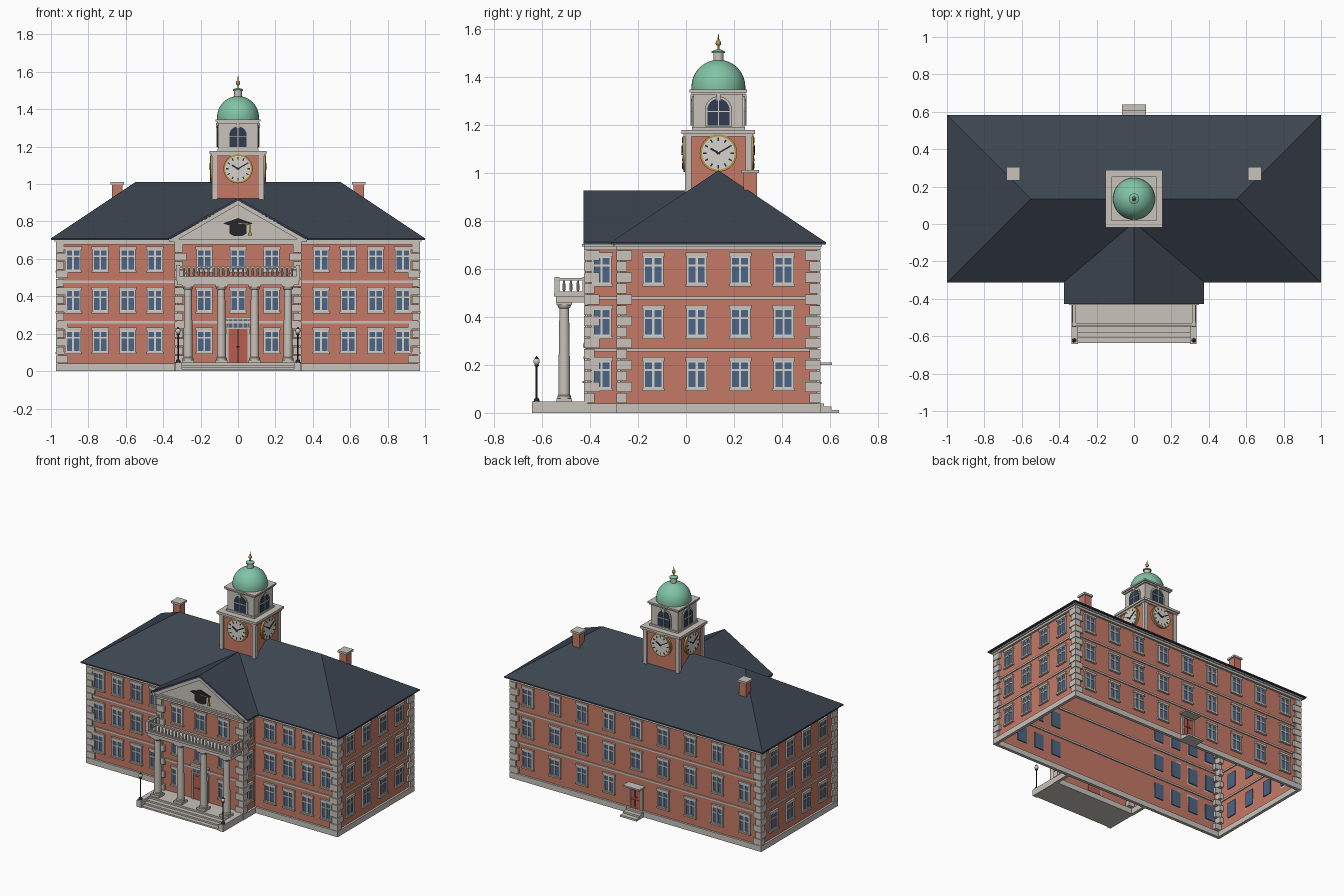
import bpy, bmesh, math
from mathutils import Matrix, Vector

if "Cube" in bpy.data.objects:
    bpy.data.objects.remove(bpy.data.objects["Cube"], do_unlink=True)

COLOURS = dict(brick=(.56, .19, .13), stone=(.58, .54, .49), roof=(.045, .058, .08),
               glass=(.075, .13, .24), trim=(.66, .65, .60), copper=(.22, .55, .38),
               gold=(.50, .30, .06), black=(.02, .02, .025), door_red=(.50, .11, .08),
               dark_glass=(.03, .045, .08))
mats = {}
for key, c in COLOURS.items():
    m = mats[key] = bpy.data.materials.new(key)
    m.use_nodes = True
    m.diffuse_color = (*c, 1)
    m.node_tree.nodes["Principled BSDF"].inputs["Base Color"].default_value = (*c, 1)

parts = {}
I = Matrix()


def get(name, mat):
    return parts.setdefault(name, (bmesh.new(), mat))[0]


def box(name, mat, x, y, z, M=I):
    """Box given by (min, max) on each axis."""
    c = [(a + b) / 2 for a, b in (x, y, z)]
    s = [abs(b - a) for a, b in (x, y, z)]
    return bmesh.ops.create_cube(get(name, mat), size=1,
                                 matrix=M @ Matrix.Translation(c) @ Matrix.Diagonal((*s, 1)))


def hull(name, mat, pts, M=I):
    bm = get(name, mat)
    vs = [bm.verts.new(M @ Vector(p)) for p in pts]
    bmesh.ops.convex_hull(bm, input=vs)


def plate(name, mat, outline, y0, y1, M=I):
    """Convex (x, z) outline extruded along y."""
    hull(name, mat, [(x, y, z) for y in (y0, y1) for x, z in outline], M)


def lathe(name, mat, profile, x=0, y=0, n=24):
    bm = get(name, mat)
    rings = [[bm.verts.new((x + r * math.cos(k * math.tau / n), y + r * math.sin(k * math.tau / n), z))
              for k in range(n)] for r, z in profile]
    for a, b in zip(rings, rings[1:]):
        for k in range(n):
            j = (k + 1) % n
            bm.faces.new((a[k], a[j], b[j], b[k]))
    bm.faces.new(rings[0][::-1])
    bm.faces.new(rings[-1])


def wall(x, y, quarter):
    """Frame on a wall: local -y points outward."""
    return Matrix.Translation((x, y, 0)) @ Matrix.Rotation(quarter * math.pi / 2, 4, 'Z')


CY, HX, HY = .135, .96, .41          # main block centre and half sizes
PX, PY = .325, -.41                  # pavilion half width and front
Y0, Y1 = CY - HY, CY + HY
EAVE, RIDGE, GABLE = .71, 1.01, .925
TOP = .685

# Open-bottomed wall shells
for name, x, y in (("main_walls", HX, (Y0, Y1)), ("pavilion_walls", PX, (PY, Y0))):
    box(name, "brick", (-x, x), y, (.0, TOP))
    bm = get(name, "brick")
    bm.normal_update()
    gone = [f for f in bm.faces if f.normal.z < -.9 or (x == PX and f.normal.y > .9)]
    bmesh.ops.delete(bm, geom=gone, context='FACES')


# Plinth, string courses and cornice run round both blocks
def band(name, mat, z, out):
    t = .008
    for s in (-1, 1):
        for h, a, b in ((HX, Y0 - out, Y1 + out), (PX, PY - out, Y0)):
            box(name, mat, sorted((s * (h - t), s * (h + out))), (a, b), z)
    for h, a, b in ((HX, Y0 - out, Y0 + t), (HX, Y1 - t, Y1 + out), (PX, PY - out, PY + t)):
        box(name, mat, (-h - out, h + out), (a, b), z)


band("plinth", "stone", (0, .04), .014)
for z in (.255, .472):
    band("string_courses", "stone", (z, z + .013), .007)
band("cornice", "stone", (.678, .695), .014)
band("cornice_lip", "stone", (.693, .704), .022)

# Quoins, alternately long and short
COUNT = 14
STEP = (.678 - .04) / COUNT
for h, corner_ys in ((HX, ((Y0, 1), (Y1, -1))), (PX, ((PY, 1),))):
    for s in (-1, 1):
        for y, d in corner_ys:
            for k in range(COUNT):
                a, b = ((.05, .03), (.03, .05))[k % 2]
                z = .04 + k * STEP
                box("quoins", "stone", sorted((s * (h - a), s * (h + .014))),
                    sorted((y - d * .014, y + d * b)), (z + .002, z + STEP - .002))


# Sash windows
def window(u, z, M):
    M = M @ Matrix.Translation((u, 0, z))
    box("window_glass", "glass", (-.037, .037), (-.004, .006), (.004, .116), M)
    for x in (-.038, 0, .038):
        box("window_frames", "trim", (x - .0045, x + .0045), (-.010, 0), (0, .118), M)
    for h in (.004, .078, .114):
        box("window_frames", "trim", (-.042, .042), (-.009, 0), (h - .004, h + .004), M)
    box("window_lintels", "stone", (-.047, .047), (-.013, 0), (.116, .132), M)
    box("window_sills", "stone", (-.047, .047), (-.015, 0), (-.009, .001), M)


FRONT, BACK = wall(0, Y0, 0), wall(0, Y1, 2)
PAV = wall(0, PY, 0)
for floor in range(3):
    z = .1 + floor * .2175
    for s in (-1, 1):
        for k in range(4):
            window(s * (.444 + k * .146), z, FRONT)
            window((k - 1.5) * .181, z, wall(s * HX, CY, s))
        window(0, z, wall(s * PX, -.352, s))
        window(s * .18, z, PAV)
    if floor:
        window(0, z, PAV)
    for k in range(-4, 5):
        if k or floor:
            window(k * .21, z, BACK)


# Panelled double doors
def door(M, w, z0, z1):
    box("doors", "door_red", (-w, w), (-.008, .004), (z0, z1), M)
    box("door_seam", "black", (-.0015, .0015), (-.0095, 0), (z0, z1), M)
    for s in (-1, 1):
        box("door_frames", "stone", sorted((s * w, s * (w + .012))), (-.014, 0), (z0, z1 + .005), M)
        for a, b in ((.1, .45), (.55, .92)):
            box("door_panels", "door_red", sorted((s * w * .22, s * w * .8)), (-.012, 0),
                (z0 + (z1 - z0) * a, z0 + (z1 - z0) * b), M)
        box("door_knobs", "gold", sorted((s * .004, s * .010)), (-.02, 0),
            (z0 + .08, z0 + .088), M)
    box("door_frames", "stone", (-w - .014, w + .014), (-.016, 0), (z1, z1 + .01), M)


door(PAV, .052, .045, .225)
box("door_transom", "glass", (-.056, .056), (-.006, 0), (.235, .275), PAV)
for k in range(-2, 3):
    box("transom_bars", "trim", (k * .027 - .002, k * .027 + .002), (-.01, 0), (.235, .275), PAV)
box("transom_head", "stone", (-.068, .068), (-.018, 0), (.273, .288), PAV)
door(BACK, .04, .04, .18)
box("back_canopy", "stone", (-.065, .065), (-.062, 0), (.2, .21), BACK)
for z, y in ((.039, .03), (.026, .06), (.013, .093)):
    box("back_steps", "stone", (-.063, .063), (-y, 0), (0, z), BACK)

# Main hipped roof
box("eaves", "roof", (-1, 1), (CY - .448, CY + .448), (.702, EAVE))
hull("main_roof", "roof", [(sx, CY + sy, EAVE) for sx in (-1, 1) for sy in (-.448, .448)]
     + [(-.55, CY, RIDGE), (.55, CY, RIDGE)])

# Pavilion gable: roof slabs, raking mouldings, tympanum
for s in (-1, 1):
    plate("pavilion_roof", "roof", [(0, GABLE), (0, GABLE - .014), (s * .375, .702), (s * .375, .712)],
          -.427, .02)
    plate("raking_cornice", "stone", [(0, GABLE - .013), (0, GABLE - .036), (s * .325, .702),
                                      (s * .37, .702)], -.424, -.39)
plate("tympanum", "stone", [(-.34, .7), (.34, .7), (0, GABLE - .025)], -.41, -.3)
box("pediment_base", "stone", (-.37, .37), (-.424, -.3), (.69, .706))

# Mortarboard emblem
plate("emblem_cap", "black", [(-.045, .775), (-.045, .735), (-.02, .722), (.02, .722),
                              (.045, .735), (.045, .775)], -.415, -.408)
plate("emblem_board", "black", [(-.08, .79), (0, .763), (.08, .79), (0, .818)], -.418, -.409)
plate("emblem_tassel", "gold", [(0, .788), (0, .792), (.064, .787), (.064, .783)], -.421, -.417)
box("emblem_tassel", "gold", (.062, .066), (-.421, -.411), (.745, .786))
plate("emblem_tassel", "gold", [(.06, .75), (.068, .75), (.075, .726), (.053, .726)], -.42, -.411)

# Porch floor, steps and cheek blocks
for y, z in ((-.55, .045), (-.58, .033), (-.607, .022), (-.635, .011)):
    box("porch_steps", "stone", (-.31, .31), (y, PY), (0, z))
for s in (-1, 1):
    box("step_cheeks", "stone", sorted((s * .3, s * .335)), (-.642, PY), (0, .047))
    # Lamp posts
    lathe("lamp_posts", "black", [(.013, .047), (.011, .058), (.004, .064), (.004, .19), (.01, .197),
                                  (.01, .202)], s * .32, -.622, 10)
    lathe("lamp_globes", "trim", [(.007, .202), (.013, .21), (.013, .219), (.007, .227)],
          s * .32, -.622, 12)
    lathe("lamp_caps", "black", [(.010, .225), (.002, .236)], s * .32, -.622, 10)

# Columns
CZ = -.507
for x in (-.267, -.089, .089, .267):
    box("column_blocks", "stone", (x - .032, x + .032), (CZ - .032, CZ + .032), (.045, .06))
    box("column_blocks", "stone", (x - .032, x + .032), (CZ - .032, CZ + .032), (.45, .462))
    lathe("columns", "stone", [(.029, .06), (.029, .07), (.024, .075), (.0235, .2), (.02, .435),
                               (.026, .44), (.028, .45)], x, CZ)

# Balcony slab, rails, posts and balusters
box("balcony", "stone", (-.325, .325), (-.542, PY), (.46, .487))
box("balcony", "stone", (-.332, .332), (-.55, PY), (.485, .499))


def rail(x, y):
    for z in ((.499, .506), (.551, .561)):
        box("balcony_rails", "stone", x, y, z)


rail((-.328, .328), (-.544, -.53))
for s in (-1, 1):
    rail(sorted((s * .314, s * .328)), (-.544, PY))
    for y in (-.537, -.42):
        box("balcony_posts", "stone", sorted((s * .31, s * .331)), (y - .011, y + .011), (.499, .566))
    for k in range(1, 4):
        lathe("balusters", "stone", [(.004, .505), (.007, .52), (.004, .552)], s * .321, -.537 + k * .029, 8)
for k in range(-11, 12):
    lathe("balusters", "stone", [(.004, .505), (.007, .52), (.004, .552)], k * .0262, -.537, 8)

# Chimneys
for s in (-1, 1):
    x, y = s * .645, .268
    box("chimneys", "brick", (x - .028, x + .028), (y - .028, y + .028), (.8, 1.0))
    box("chimney_caps", "stone", (x - .036, x + .036), (y - .036, y + .036), (.998, 1.012))


# Clock tower
def tier(name, mat, h, z):
    box(name, mat, (-h, h), (CY - h, CY + h), z)


tier("tower_base", "brick", .132, (.85, 1.16))
tier("tower_cornice", "stone", .145, (1.15, 1.163))
tier("tower_cornice", "stone", .153, (1.162, 1.178))
tier("belfry", "stone", .103, (1.175, 1.335))
tier("belfry_foot", "stone", .11, (1.175, 1.19))
tier("belfry_cornice", "stone", .112, (1.325, 1.336))
tier("belfry_cornice", "stone", .12, (1.335, 1.346))
for sx in (-1, 1):
    for sy in (-1, 1):
        box("tower_pilasters", "stone", sorted((sx * .112, sx * .14)),
            sorted((CY + sy * .112, CY + sy * .14)), (.88, 1.155))


def arch(r, z0, z1):
    return [(-r, z0), (r, z0)] + [(r * math.cos(a * math.pi / 12), z1 + r * math.sin(a * math.pi / 12))
                                  for a in range(13)]


def disc(r):
    return [(r * math.cos(a * math.pi / 16), r * math.sin(a * math.pi / 16)) for a in range(32)]


for q in range(4):
    # Clock face with gold rim, hour marks and hands
    W = Matrix.Translation((0, CY, 0)) @ Matrix.Rotation(q * math.pi / 2, 4, 'Z')
    C = W @ Matrix.Translation((0, -.132, 1.082))
    plate("clock_rims", "gold", disc(.078), -.014, 0, C)
    plate("clock_faces", "trim", disc(.069), -.017, 0, C)
    for k in range(12):
        R = C @ Matrix.Rotation(k * math.pi / 6, 4, 'Y')
        box("clock_marks", "black", (-.003, .003), (-.019, -.01), (.05, .064), R)
    for turn, length, w in ((-60, .038, .004), (60, .056, .003)):
        R = C @ Matrix.Rotation(math.radians(turn), 4, 'Y')
        box("clock_hands", "black", (-w, w), (-.021, -.01), (-.008, length), R)
    # Arched belfry windows
    B = W @ Matrix.Translation((0, -.103, 0))
    plate("arch_surrounds", "stone", arch(.056, 1.192, 1.262), -.007, .01, B)
    plate("arch_glass", "dark_glass", arch(.046, 1.197, 1.262), -.010, .01, B)
    box("arch_keystones", "stone", (-.008, .008), (-.014, 0), (1.3, 1.326), B)
    box("arch_bars", "trim", (-.0025, .0025), (-.013, 0), (1.197, 1.305), B)
    box("arch_bars", "trim", (-.046, .046), (-.013, 0), (1.253, 1.258), B)

# Dome, lantern and finial
lathe("dome", "copper", [(.112, 1.345), (.112, 1.358)] +
      [(.112 * math.cos(a * math.pi / 24), 1.358 + .112 * math.sin(a * math.pi / 24))
       for a in range(1, 12)], 0, CY, 40)
lathe("lantern", "stone", [(.021, 1.46), (.021, 1.5)], 0, CY)
lathe("lantern_cap", "copper", [(.028, 1.498), (.028, 1.505), (.008, 1.514)], 0, CY)
lathe("finial", "gold", [(.004, 1.51), (.004, 1.528), (.01, 1.533), (.012, 1.54), (.01, 1.547),
                         (.004, 1.552), (.001, 1.578)], 0, CY, 16)

# Turn every part into an object
ROUND = {"dome", "columns", "lantern", "lantern_cap", "finial", "lamp_globes", "lamp_posts", "balusters"}
for name, (bm, mat) in parts.items():
    bmesh.ops.recalc_face_normals(bm, faces=bm.faces)
    me = bpy.data.meshes.new(name)
    bm.to_mesh(me)
    bm.free()
    me.materials.append(mats[mat])
    ob = bpy.data.objects.new(name, me)
    bpy.context.collection.objects.link(ob)
    if name in ROUND:
        bpy.ops.object.select_all(action='DESELECT')
        ob.select_set(True)
        bpy.context.view_layer.objects.active = ob
        bpy.ops.object.shade_smooth_by_angle(angle=math.radians(40))
